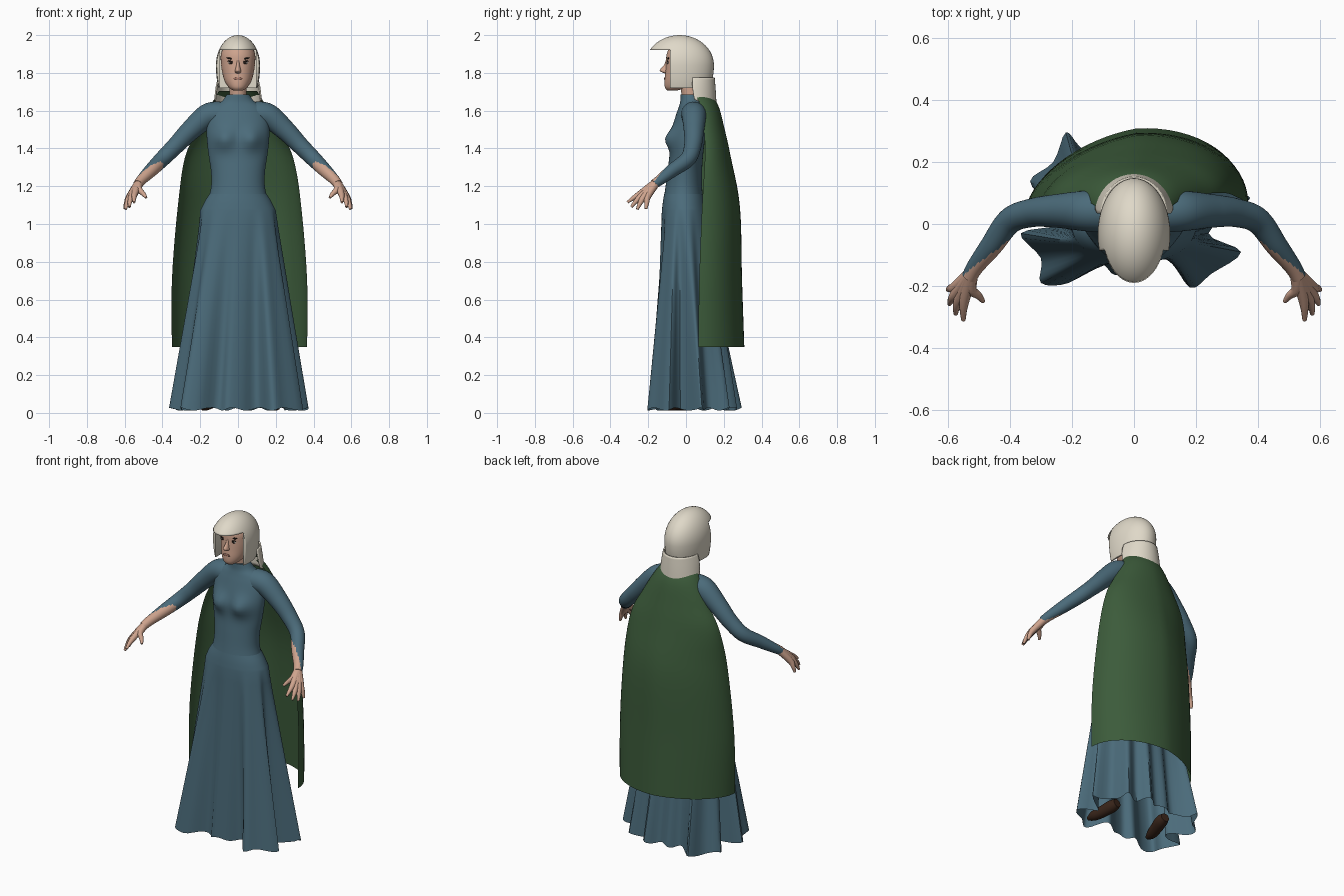
import bpy, bmesh, math
from mathutils import Vector, Matrix

if "Cube" in bpy.data.objects:
    bpy.data.objects.remove(bpy.data.objects["Cube"])


def material(name, rgb):
    m = bpy.data.materials.new(name)
    m.diffuse_color = (*rgb, 1)
    m.use_nodes = True
    m.node_tree.nodes["Principled BSDF"].inputs["Base Color"].default_value = m.diffuse_color
    return m


BLUE = material("dress blue", (0.07, 0.147, 0.195))
GREEN = material("cape green", (0.045, 0.105, 0.043))
HAIR = material("pale hair", (0.74, 0.69, 0.58))
SKIN = material("skin", (0.62, 0.37, 0.27))
BROWN = material("shoe brown", (0.04, 0.018, 0.01))
DARK = material("eye dark", (0.02, 0.013, 0.01))
WHITE = material("eye white", (0.6, 0.55, 0.5))
LIP = material("lip", (0.42, 0.2, 0.15))


def spline(rows, steps, closed=False):
    """Catmull-Rom interpolation through rows of numbers."""
    n, out = len(rows), []
    pick = lambda i: Vector(rows[i % n] if closed else rows[max(0, min(n - 1, i))])
    for i in range(n if closed else n - 1):
        a, b, c, d = (pick(i + k) for k in (-1, 0, 1, 2))
        for s in range(steps):
            t = s / steps
            out.append(0.5 * (2 * b + (c - a) * t + (2 * a - 5 * b + 4 * c - d) * t * t
                              + (3 * b - a - 3 * c + d) * t ** 3))
    return out if closed else out + [pick(n - 1)]


def finish(name, bm, mats, angle=50):
    bmesh.ops.recalc_face_normals(bm, faces=bm.faces)
    me = bpy.data.meshes.new(name)
    bm.to_mesh(me)
    bm.free()
    for m in mats:
        me.materials.append(m)
    ob = bpy.data.objects.new(name, me)
    bpy.context.collection.objects.link(ob)
    bpy.ops.object.select_all(action='DESELECT')
    ob.select_set(True)
    bpy.context.view_layer.objects.active = ob
    bpy.ops.object.shade_smooth_by_angle(angle=math.radians(angle))
    return ob


def loft(name, rings, mats, closed=True, caps=True, rule=None):
    """Skin a list of equal rings; rule(face centre) picks a material index."""
    bm = bmesh.new()
    vs = [[bm.verts.new(p) for p in r] for r in rings]
    n = len(rings[0])
    for a, b in zip(vs, vs[1:]):
        for i in range(n if closed else n - 1):
            j = (i + 1) % n
            bm.faces.new((a[i], a[j], b[j], b[i]))
    if closed and caps:
        bm.faces.new(vs[0])
        bm.faces.new(vs[-1])
    if rule:
        for f in bm.faces:
            f.material_index = rule(f.calc_center_median())
    return finish(name, bm, mats)


def oval(z, rx, yf, yb, n=40):
    cy, ry = (yf + yb) / 2, (yb - yf) / 2
    return [Vector((rx * math.cos(t), cy + ry * math.sin(t), z))
            for t in (2 * math.pi * i / n for i in range(n))]


def arc(z, rx, yf, yb, skew=0.0, n=32):
    """Half oval open to the front; skew swings its left edge forward."""
    return [Vector((rx * math.cos(t) + .08 * skew, yf + .45 * skew * min(0, math.cos(t))
                    + (yb - yf) * math.sin(t) * (1 + .8 * skew * math.cos(t)), z))
            for t in (math.pi * i / n for i in range(n + 1))]


def tube(name, path, mats, n=16, steps=4, rule=None):
    """Round tube along rows of x, y, z, radius."""
    pts, rings = spline(path, steps), []
    for i, p in enumerate(pts):
        d = (pts[min(i + 1, len(pts) - 1)] - pts[max(i - 1, 0)]).to_3d()
        u = d.cross(Vector((0, 0.3, 1))).normalized()
        v = u.cross(d).normalized()
        rings.append([p.to_3d() + p[3] * (u * math.cos(2 * math.pi * k / n)
                                          + v * math.sin(2 * math.pi * k / n)) for k in range(n)])
    return loft(name, rings, mats, rule=rule)


def ball(name, loc, size, mat, tilt=0.0, seg=16):
    bm = bmesh.new()
    m = Matrix.Translation(loc) @ Matrix.Rotation(tilt, 4, 'Y') @ Matrix.Diagonal((*size, 1))
    bmesh.ops.create_uvsphere(bm, u_segments=seg, v_segments=seg // 2 + 2, radius=1, matrix=m)
    return finish(name, bm, [mat])


# Skirt: waist oval flowing into a folded hem
hem = [(.35, .06), (.368, .09), (.27, .11), (.25, .17), (.23, .23), (.15, .20), (.10, .27),
       (.03, .22), (-.04, .24), (-.10, .20), (-.175, .25), (-.22, .295), (-.26, .20), (-.335, .138),
       (-.27, .06), (-.23, 0), (-.365, -.03), (-.30, -.11), (-.30, -.19), (-.21, -.19),
       (-.11, -.13), (-.06, -.165), (.02, -.145), (.105, -.10), (.18, -.205), (.25, -.16),
       (.345, -.09), (.24, -.03)]
hem = spline(hem, 4, closed=True)
N = len(hem)
rings = [oval(*r, n=N) for r in spline([(1.16, .15, -.115, .09), (1.12, .176, -.122, .1),
                                        (1.07, .2, -.128, .112)], 3)]
top = oval(1.07, .2, -.128, .112, n=N)
for k in range(1, 15):
    f = k / 14
    rings.append([Vector((p.x + (h.x - p.x) * f, p.y + (h.y - p.y) * f,
                          1.07 - f * (1.05 - .008 * math.sin(i * .9))))
                  for i, (p, h) in enumerate(zip(top, hem))])
loft("skirt", rings, [BLUE], caps=False)

# Bodice with a shaped chest
rings = [oval(*r, n=56) for r in spline(
    [(1.14, .155, -.117, .09), (1.2, .142, -.108, .085), (1.28, .143, -.098, .085),
     (1.36, .155, -.088, .09), (1.45, .165, -.083, .1), (1.52, .165, -.07, .105),
     (1.58, .155, -.052, .105), (1.62, .13, -.038, .1), (1.65, .085, -.03, .085),
     (1.685, .06, -.028, .07)], 4)]
for p in (p for r in rings for p in r if p.y < 0):
    p.y -= .037 * math.exp(-((abs(p.x) - .074) ** 2 + (p.z - 1.45) ** 2) / .0028)
loft("bodice", rings, [BLUE])

# Arms with slanted sleeve ends, hands, shoes
arm = [(.09, .04, 1.58, .068), (.16, .042, 1.572, .065), (.25, .042, 1.497, .054),
       (.33, .036, 1.415, .046), (.40, .01, 1.345, .042), (.46, -.07, 1.285, .036),
       (.51, -.135, 1.235, .028), (.53, -.17, 1.21, .025)]
line = [r.to_3d() for r in spline(arm, 12)]


def sleeve_rule(c):
    q = Vector((abs(c.x), c.y, c.z))
    near = min(line, key=lambda p: (p - q).length)
    inner = (q - near).normalized().dot(Vector((-.66, -.66, -.35)))
    return 1 if c.y < -.11 + .075 * inner else 0


fingers = {  # knuckle, middle joint, tip
    "index": ((.545, -.235, 1.165), (.55, -.275, 1.14), (.55, -.31, 1.115)),
    "middle": ((.56, -.232, 1.152), (.572, -.265, 1.12), (.575, -.29, 1.09)),
    "ring": ((.572, -.222, 1.145), (.588, -.243, 1.11), (.595, -.258, 1.078)),
    "little": ((.575, -.203, 1.145), (.592, -.208, 1.11), (.6, -.212, 1.08)),
    "thumb": ((.525, -.21, 1.185), (.502, -.23, 1.16), (.486, -.25, 1.14))}
for s, side in ((1, "left"), (-1, "right")):
    flip = lambda rows: [(r[0] * s, *r[1:]) for r in rows]
    tube(f"{side}_arm", flip(arm), [BLUE, SKIN], n=32, steps=14, rule=sleeve_rule)
    for name, (a, b, c) in fingers.items():
        path = [(.525, -.16, 1.217, .023), (*a, .018), (*b, .0125), (*c, .007)]
        tube(f"{side}_{name}_finger", flip(path), [SKIN], n=10)
    # Shoes stand apart, one slightly ahead
    dx, dy = (.08, -.05) if s > 0 else (.06, 0)
    tube(f"{side}_shoe", [(x * s + dx * s, y + dy, z, r) for x, y, z, r in (
        (.085, .1, .065, .026), (.09, .06, .06, .036), (.105, 0, .048, .034),
        (.12, -.06, .041, .029), (.125, -.105, .039, .012))], [BROWN])

# Cape and hanging back hair
cape = [(1.705, .1, .035, .12), (1.63, .145, .075, .17), (1.5, .215, .095, .205),
        (1.35, .287, .1, .238), (1.09, .327, .085, .285), (.7, .358, .07, .296),
        (.35, .358, .065, .308)]
loft("cape", [arc(*r, skew=.1 * max(0, min(1, (1.69 - r[0]) / .5))) for r in spline(cape, 5)],
     [GREEN], closed=False)
rings = [arc(*r) for r in spline(
    [(1.775, .105, .035, .152), (1.7, .118, .034, .158), (1.605, .126, .045, .163)], 4)]
for k, ring in enumerate(rings):
    for i, p in enumerate(ring):
        p.z += .055 * k / 8 * (1 - math.sin(math.pi * i / 32))
back = loft("back_hair", rings, [HAIR], closed=False)
back.modifiers.new("thickness", 'SOLIDIFY').thickness = .008

# Head, neck and nose
tube("neck", [(0, .03, 1.62, .046), (0, .022, 1.69, .046), (0, .01, 1.77, .046)], [SKIN], n=24)
loft("head", [oval(*r) for r in spline(
    [(1.706, .024, -.097, -.05), (1.722, .048, -.111, 0), (1.755, .07, -.114, .05),
     (1.80, .083, -.11, .08), (1.85, .09, -.106, .09), (1.90, .09, -.102, .09),
     (1.95, .07, -.08, .07)], 4)], [SKIN])
loft("nose", [oval(*r, n=16) for r in spline(
    [(1.87, .008, -.105, -.08), (1.84, .01, -.118, -.08), (1.815, .015, -.139, -.08),
     (1.805, .017, -.131, -.08), (1.797, .011, -.112, -.08)], 3)], [SKIN], True, True)

# Facial details
ball("mouth", (0, -.1125, 1.77), (.025, .004, .006), LIP)
for s in (-1, 1):
    ball("eye", (s * .037, -.0962, 1.853), (.016, .004, .007), WHITE, s * -.1)
    ball("iris", (s * .037, -.0992, 1.854), (.008, .0025, .007), DARK)
    ball("upper_lid", (s * .038, -.0975, 1.861), (.018, .004, .0035), DARK, s * -.1)
    ball("brow", (s * .04, -.0945, 1.876), (.023, .0045, .0045), DARK, s * -.2)

# Cropped hair cap: ellipsoid with face opening, hollow and underside cut away
hair = ball("hair_cap", (0, -.034, 1.84), (.117, .182, .16), HAIR, seg=48)
for v in hair.data.vertices:
    if v.co.z < 1.84:
        v.co.z = 1.84 + (v.co.z - 1.84) * 1.6
for name, lo, hi in (("face_cutter", (-.3, -.4, 1.4), (.3, -.085, 1.922)),
                     ("hollow_cutter", (-.094, -.3, 1.41), (.094, .02, 1.921)),
                     ("under_cutter", (-.31, -.41, 1.39), (.31, .4, 1.72))):
    bm = bmesh.new()
    lo, hi = Vector(lo), Vector(hi)
    bmesh.ops.create_cube(bm, size=1, matrix=Matrix.Translation((lo + hi) / 2)
                          @ Matrix.Diagonal((*(hi - lo), 1)))
    cutter = finish(name, bm, [HAIR])
    cutter.hide_render = True
    cutter.hide_set(True)
    cut = hair.modifiers.new(name, 'BOOLEAN')
    cut.operation, cut.object, cut.solver = 'DIFFERENCE', cutter, 'EXACT'
